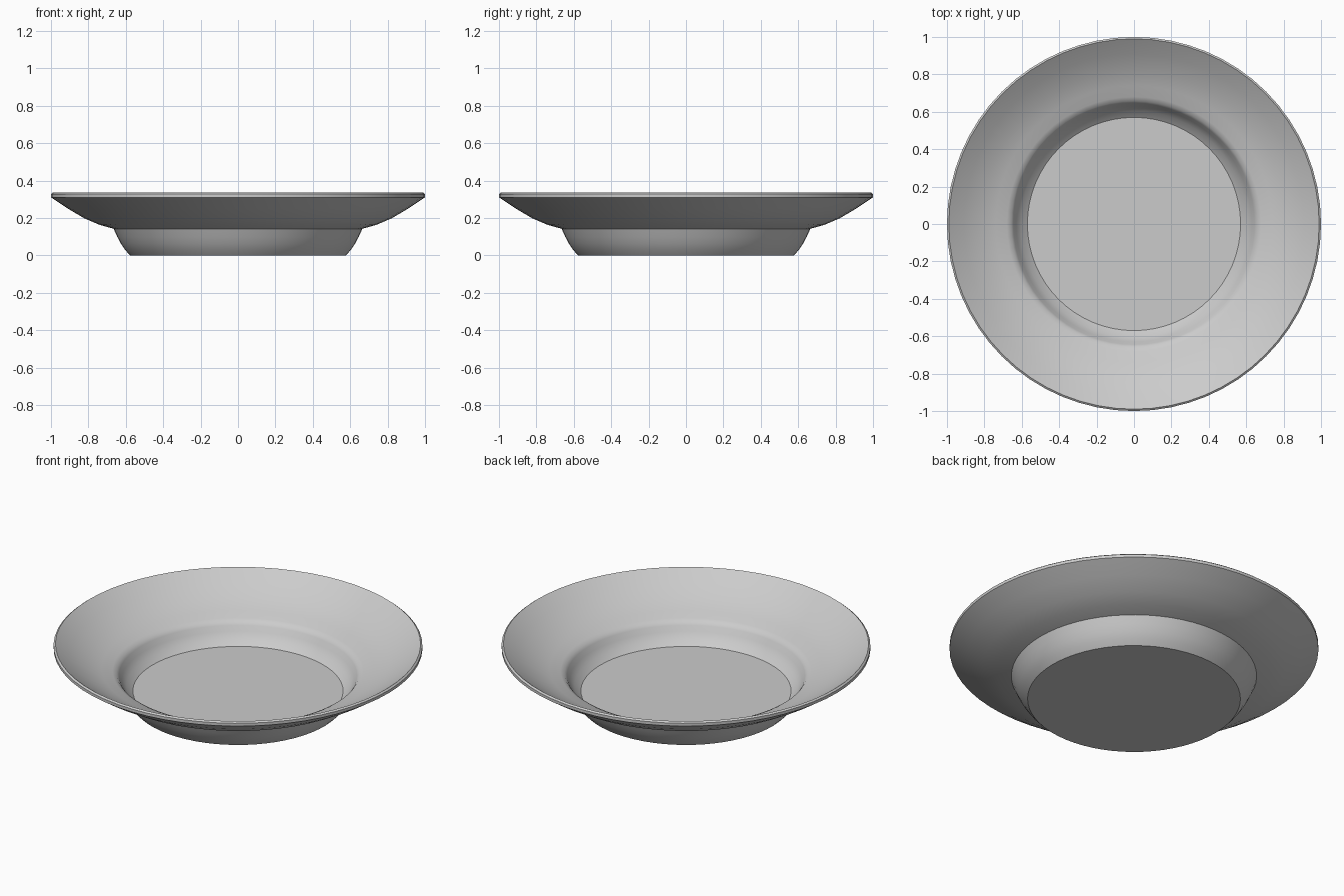
import bpy, math

cube = bpy.data.objects.get("Cube")
if cube:
    bpy.data.objects.remove(cube, do_unlink=True)

# Plain grey glaze
glaze = bpy.data.materials.new("grey_glaze")
glaze.use_nodes = True
colour = (0.6, 0.6, 0.6, 1)
glaze.diffuse_color = colour
glaze.node_tree.nodes["Principled BSDF"].inputs["Base Color"].default_value = colour

# Half section: underside, foot wall, flared brim, lip, inner bowl, inner floor
PROFILE = [
    (0.577, 0), (0.603, 0.028), (0.626, 0.062), (0.645, 0.098), (0.665, 0.142),
    (0.74, 0.163), (0.82, 0.197), (0.91, 0.25), (1.0, 0.31),
    (1.0, 0.327), (0.99, 0.335),
    (0.91, 0.278), (0.82, 0.226), (0.74, 0.192), (0.68, 0.174),
    (0.657, 0.163), (0.645, 0.147), (0.63, 0.118), (0.605, 0.083), (0.57, 0.055),
]


def lathe(name, profile, steps=64):
    """Spin a half section round z and close both ends with flat discs."""
    verts = [(r * math.cos(a), r * math.sin(a), z)
             for r, z in profile
             for a in (2 * math.pi * i / steps for i in range(steps))]
    faces = [(k * steps + i, k * steps + (i + 1) % steps,
              (k + 1) * steps + (i + 1) % steps, (k + 1) * steps + i)
             for k in range(len(profile) - 1) for i in range(steps)]
    last = (len(profile) - 1) * steps
    faces.append(tuple(reversed(range(steps))))
    faces.append(tuple(range(last, last + steps)))
    mesh = bpy.data.meshes.new(name)
    mesh.from_pydata(verts, [], faces)
    mesh.update()
    obj = bpy.data.objects.new(name, mesh)
    bpy.context.collection.objects.link(obj)
    return obj


# Plate
plate = lathe("plate", PROFILE)
plate.data.materials.append(glaze)
bpy.ops.object.select_all(action="DESELECT")
plate.select_set(True)
bpy.context.view_layer.objects.active = plate
bpy.ops.object.shade_smooth_by_angle(angle=math.radians(28))
